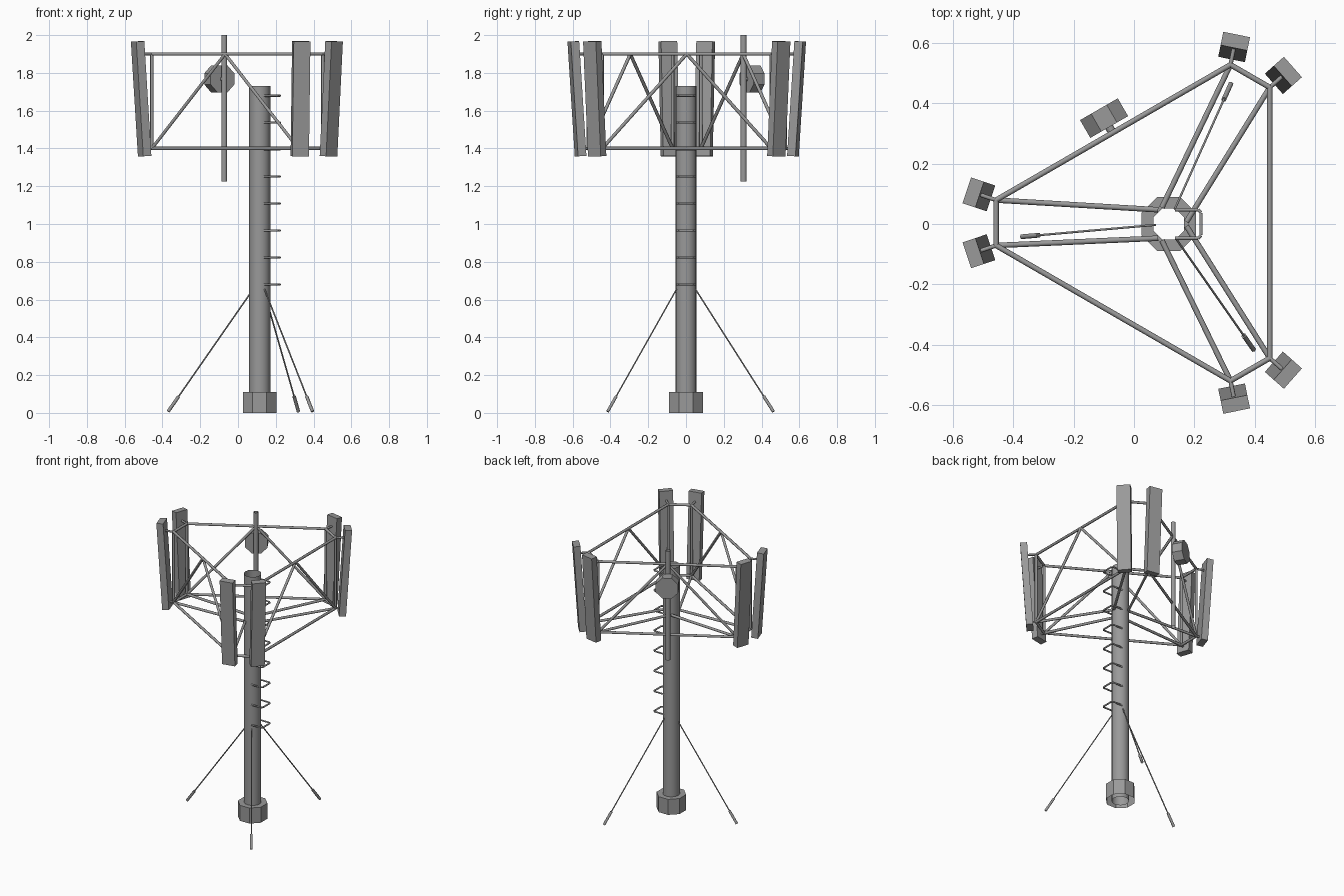
import bpy, bmesh, math
from mathutils import Vector, Matrix

cube = bpy.data.objects.get("Cube")
if cube:
    bpy.data.objects.remove(cube)

steel = bpy.data.materials.new("grey_steel")
GREY = (0.32, 0.32, 0.32, 1)
steel.diffuse_color = GREY
steel.use_nodes = True
steel.node_tree.nodes["Principled BSDF"].inputs["Base Color"].default_value = GREY


def finish(name, bm, smooth=False):
    mesh = bpy.data.meshes.new(name)
    bm.to_mesh(mesh)
    bm.free()
    for poly in mesh.polygons:
        poly.use_smooth = smooth and len(poly.vertices) == 4
    mesh.materials.append(steel)
    obj = bpy.data.objects.new(name, mesh)
    bpy.context.collection.objects.link(obj)
    return obj


def rod(bm, a, b, radius, sides=8, caps=True, turn=0):
    """Add a straight round bar from a to b."""
    a, b = Vector(a), Vector(b)
    axis = b - a
    place = Matrix.Translation((a + b) / 2) @ axis.to_track_quat("Z", "Y").to_matrix().to_4x4()
    bmesh.ops.create_cone(bm, cap_ends=caps, segments=sides, radius1=radius, radius2=radius,
                          depth=axis.length, matrix=place @ Matrix.Rotation(turn, 4, "Z"))


def heading(angle):
    return Vector((math.cos(angle), math.sin(angle), 0))


POLE = Vector((0.115, 0, 0))
CENTRE = Vector((0.104, 0.004, 0))
LOW, HIGH = Vector((0, 0, 1.4)), Vector((0, 0, 1.9))
BAR = 0.009

# Hollow main pole
bm = bmesh.new()
rod(bm, POLE, POLE + Vector((0, 0, 1.73)), 0.056, 16, caps=False)
finish("main_pole", bm, True)

# Base collar: open ring around the foot of the pole
bm = bmesh.new()
rod(bm, POLE, POLE + Vector((0, 0, 0.11)), 0.097, 8, caps=False, turn=math.pi / 8)
top_edges = [e for e in bm.edges if all(v.co.z > 0.1 for v in e.verts)]
inner = bmesh.ops.extrude_edge_only(bm, edges=top_edges)["geom"]
for v in inner:
    if isinstance(v, bmesh.types.BMVert):
        offset = v.co - POLE
        v.co.x, v.co.y = POLE.x + offset.x * 0.57, offset.y * 0.57
bmesh.ops.recalc_face_normals(bm, faces=bm.faces)
finish("base_collar", bm)

# U-shaped climbing rungs
bm = bmesh.new()
for i in range(8):
    z = 0.68 + i * 0.1428
    path = [(0.135, -0.047, z), (0.212, -0.047, z), (0.222, -0.037, z),
            (0.222, 0.037, z), (0.212, 0.047, z), (0.135, 0.047, z)]
    for a, b in zip(path, path[1:]):
        rod(bm, a, b, 0.006, 6)
finish("climbing_rungs", bm, True)

# Three sectors: corners of the frame in order, with the facing of each panel
corners, facings = [], []
bm_arms = bmesh.new()
for k in range(3):
    angle = math.pi + k * math.tau / 3
    out, side = heading(angle), heading(angle + math.pi / 2)
    for s in (-1, 1):
        corner = CENTRE + out * 0.56 + side * s * 0.075
        corners.append(corner)
        facings.append(angle + s * math.radians(18.5))
        root = POLE + out * 0.035 + side * s * 0.047
        rod(bm_arms, root + LOW, corner + LOW, BAR)
finish("support_arms", bm_arms, True)

# Upper and lower rings, posts and long-side braces
bm_ring, bm_post, bm_brace = bmesh.new(), bmesh.new(), bmesh.new()
for i, a in enumerate(corners):
    b = corners[(i + 1) % 6]
    for level in (LOW, HIGH):
        rod(bm_ring, a + level, b + level, BAR)
    rod(bm_post, a + LOW, a + HIGH, BAR)
    if i % 2:
        peak = (a + b) / 2 + HIGH
        for foot in (a, b):
            rod(bm_brace, foot + LOW, peak, BAR)
finish("frame_rings", bm_ring, True)
finish("frame_posts", bm_post, True)
finish("frame_braces", bm_brace, True)

# Tilted panel antennas and their brackets
bm_mount = bmesh.new()
for i, (corner, facing) in enumerate(zip(corners, facings)):
    out = heading(facing)
    bm = bmesh.new()
    middle = corner + out * 0.06 + Vector((0, 0, 1.663))
    place = (Matrix.Translation(middle) @ Matrix.Rotation(facing, 4, "Z")
             @ Matrix.Rotation(math.radians(3.7), 4, "Y"))
    bmesh.ops.create_cube(bm, size=1, matrix=place @ Matrix.Diagonal((0.045, 0.09, 0.608, 1)))
    finish(f"panel_antenna_{i + 1}", bm)
    for level, reach in ((LOW, 0.04), (HIGH, 0.07)):
        rod(bm_mount, corner + level, corner + out * reach + level, 0.007)
finish("panel_brackets", bm_mount, True)

# Pipe mast on the back left side, with a drum-shaped dish
mast = Vector((-0.073, 0.305, 0))
bm = bmesh.new()
rod(bm, mast + Vector((0, 0, 1.225)), mast + Vector((0, 0, 2)), 0.016, 10, caps=False)
finish("pipe_mast", bm, True)

out = heading(math.radians(120))
hub = mast + Vector((0, 0, 1.768))
bm = bmesh.new()
rod(bm, hub + out * 0.018, hub + out * 0.086, 0.078, 8, turn=math.pi / 8)
finish("drum_dish", bm)
bm = bmesh.new()
rod(bm, hub, hub + out * 0.02, 0.014)
finish("dish_stub", bm, True)

# Guy wires with thick end fittings
bm_wire, bm_end = bmesh.new(), bmesh.new()
for start, end in (((0.07, -0.003, 0.64), (-0.37, -0.042, 0.007)),
                   ((0.135, 0.05, 0.655), (0.32, 0.463, 0.007)),
                   ((0.14, -0.05, 0.655), (0.395, -0.415, 0.007))):
    start, end = Vector(start), Vector(end)
    rod(bm_wire, start, end, 0.004, 6)
    rod(bm_end, end.lerp(start, 0.125), end, 0.009, 6)
finish("guy_wires", bm_wire, True)
finish("guy_fittings", bm_end, True)
